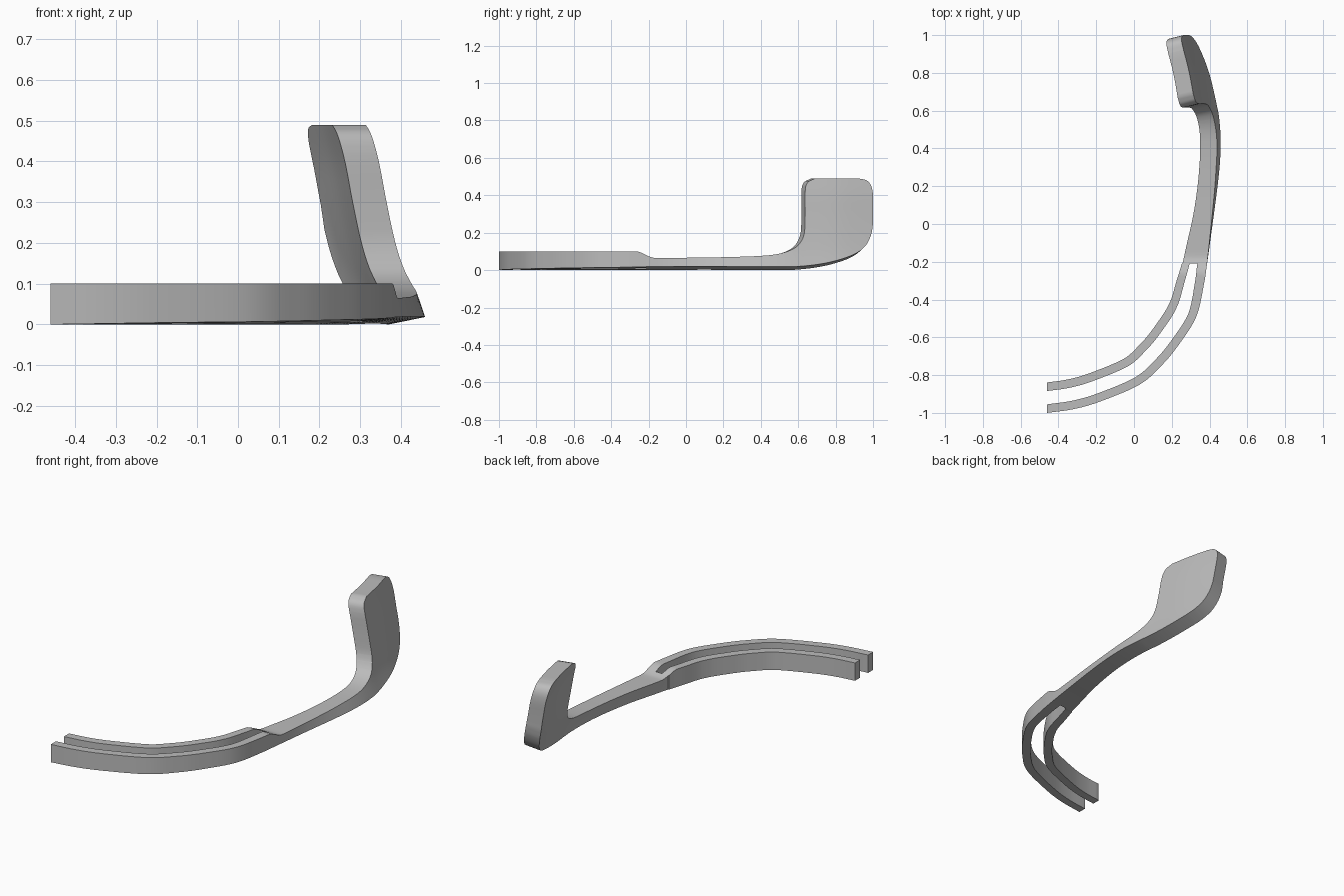
import bpy, bmesh, math
from mathutils import Vector

cube = bpy.data.objects.get("Cube")
if cube:
    bpy.data.objects.remove(cube, do_unlink=True)

grey = bpy.data.materials.new("plain grey")
grey.use_nodes = True
COLOUR = (0.5, 0.5, 0.5, 1)
grey.diffuse_color = COLOUR
grey.node_tree.nodes["Principled BSDF"].inputs["Base Color"].default_value = COLOUR


def smooth(points, steps):
    """Catmull-Rom polyline through 2D points."""
    p = [Vector(q) for q in points]
    p = [2 * p[0] - p[1]] + p + [2 * p[-1] - p[-2]]
    out = []
    for a, b, c, d in zip(p, p[1:], p[2:], p[3:]):
        for i in range(steps):
            t = i / steps
            out.append(b + (c - a) * t / 2 + (a - b * 2.5 + c * 2 - d / 2) * t * t
                       + (b * 1.5 - a / 2 - c * 1.5 + d / 2) * t ** 3)
    return out + [p[-2]]


def lookup(table, v):
    """Linear interpolation of (key, value) pairs."""
    if v <= table[0][0]:
        return table[0][1]
    for (k0, v0), (k1, v1) in zip(table, table[1:]):
        if v <= k1:
            return v0 + (v1 - v0) * (v - k0) / max(k1 - k0, 1e-6)
    return table[-1][1]


def clamp(v):
    return max(0.0, min(1.0, v))


def finish(bm, name):
    bmesh.ops.recalc_face_normals(bm, faces=bm.faces)
    mesh = bpy.data.meshes.new(name)
    bm.to_mesh(mesh)
    bm.free()
    mesh.materials.append(grey)
    ob = bpy.data.objects.new(name, mesh)
    bpy.context.collection.objects.link(ob)
    bpy.ops.object.select_all(action='DESELECT')
    ob.select_set(True)
    bpy.context.view_layer.objects.active = ob
    bpy.ops.object.shade_smooth_by_angle(angle=math.radians(35))


# Shared guides: outer plan edge, and heights along the length
FORK = -0.21
front_edge = smooth([(-.46, -1), (-.32, -.98), (-.18, -.94), (.03, -.85), (.15, -.745),
                     (.24, -.635), (.33, -.49), (.37, -.32), (.387, FORK)], 6)
rear_edge = smooth([(FORK, .387), (-.08, .405), (.24, .447), (.42, .459), (.55, .452),
                    (.64, .437), (.8, .408), (.9, .383), (1, .355)], 6)
width = smooth([(FORK, .13), (-.1, .118), (.05, .1), (.25, .09), (.45, .088), (.7, .082), (1, .08)], 4)
bottom = smooth([(FORK, .018), (.1, .02), (.5, .018), (.6, .02), (.7, .03), (.8, .05),
                 (.9, .085), (.96, .13), (.99, .19), (1, .25)], 4)
step_top = smooth([(-.29, .1), (-.255, .099), (-.225, .086), (-.19, .07), (-.16, .065), (-.1, .065)], 4)
lean = smooth([(.02, 0), (.1, -.027), (.2, -.052), (.3, -.073), (.4, -.092), (.49, -.115)], 4)


# Curved rails at the front, swept along the outer edge
def rail(name, near, far):
    bm = bmesh.new()
    rings = []
    last = len(front_edge) - 1
    for i, p in enumerate(front_edge):
        d = front_edge[min(i + 1, last)] - front_edge[max(i - 1, 0)]
        n = Vector((-d.y, d.x)).normalized()
        if i == 0:
            n = Vector((0, 1))
        f = i / last
        t = clamp((f - .75) / .25)
        ring = []
        for offset in (near, far):
            q = p + n * (offset[0] + (offset[1] - offset[0]) * t)
            if i == last:
                q.y = FORK
            low = .018 * f * (1 - (offset[1] / .13))
            ring.append([bm.verts.new((q.x, q.y, z)) for z in (low, lookup(step_top, q.y))])
        rings.append([ring[0][0], ring[0][1], ring[1][1], ring[1][0]])
    for a, b in zip(rings, rings[1:]):
        for k in range(4):
            m = (k + 1) % 4
            bm.faces.new((a[k], a[m], b[m], b[k]))
    bm.faces.new(rings[0])
    bm.faces.new(rings[-1])
    finish(bm, name)


rail("outer_rail", (0, 0), (.045, .052))
rail("inner_rail", (.115, .09), (.16, .13))


# Arm and upright paddle: side outline, cut into a grid, bent and thickened
top = [p for p in step_top if p.y < lookup(step_top, FORK)]
top = [Vector((FORK, lookup(step_top, FORK)))] + [p for p in top if p.x > FORK + .003]
top += smooth([(.0, .066), (.2, .069), (.4, .076), (.5, .088), (.57, .112), (.61, .145),
               (.633, .2), (.637, .3), (.637, .42), (.65, .468), (.69, .49)], 4)
top += smooth([(.92, .49), (.965, .48), (.99, .45), (1, .4), (1, .32)], 4)
outline = top + list(reversed(bottom))

bm = bmesh.new()
bm.faces.new([bm.verts.new((0, p.x, p.y)) for p in outline])
cuts = [((0, FORK + .0437 * i, 0), (0, 1, 0)) for i in range(1, 28)]
cuts += [((0, 0, .0413 + .0317 * i), (0, 0, 1)) for i in range(14)]
for co, no in cuts:
    bmesh.ops.bisect_plane(bm, geom=bm.verts[:] + bm.edges[:] + bm.faces[:],
                           dist=1e-5, plane_co=co, plane_no=no)
outer = bm.verts[:]
grown = bmesh.ops.extrude_face_region(bm, geom=bm.faces[:], use_keep_orig=True)
inner = {g for g in grown["geom"] if isinstance(g, bmesh.types.BMVert)}
for v in bm.verts:
    y, z = v.co.y, v.co.z
    v.co.x = lookup(rear_edge, y) + lookup(lean, z) * clamp((y - FORK) / .5)
    if v in inner:
        v.co.x -= lookup(width, y)
        v.co.y -= .02 * clamp((y - .5) / .12)
        v.co.z -= .018 * clamp(1 - (z - lookup(bottom, y)) / .04)
finish(bm, "arm_and_paddle")
